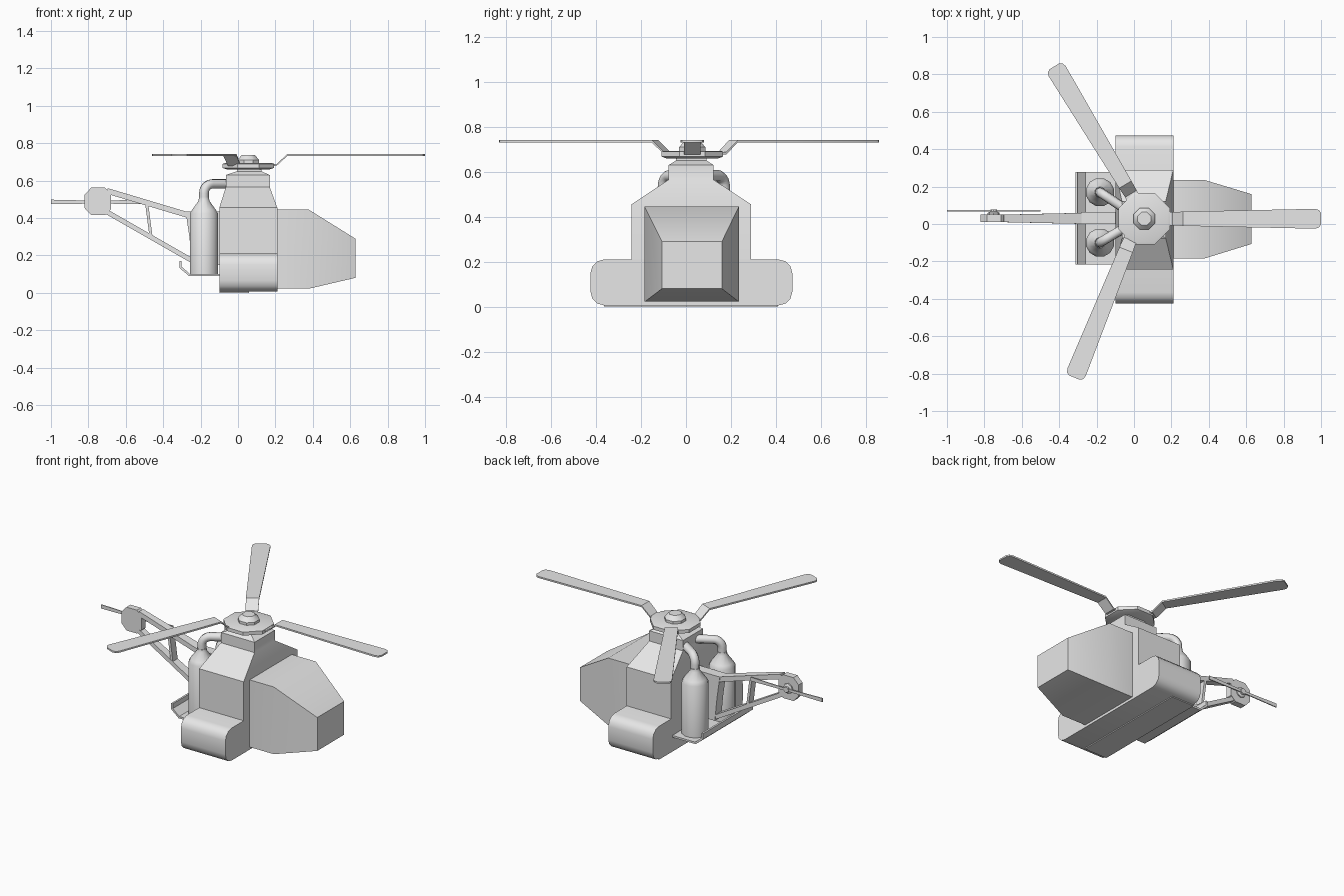
import bpy, bmesh, math
from mathutils import Vector

cube = bpy.data.objects.get("Cube")
if cube:
    bpy.data.objects.remove(cube, do_unlink=True)

GREY = (0.8, 0.8, 0.8, 1.0)
mat = bpy.data.materials.new("light grey")
mat.use_nodes = True
mat.diffuse_color = GREY
mat.node_tree.nodes["Principled BSDF"].inputs["Base Color"].default_value = GREY

CY = 0.03                      # centre line of the craft
HUB = Vector((0.055, 0.028))   # main rotor axis


def finish(obj, angle=35):
    bpy.ops.object.select_all(action='DESELECT')
    obj.select_set(True)
    bpy.context.view_layer.objects.active = obj
    bpy.ops.object.shade_smooth_by_angle(angle=math.radians(angle))
    return obj


def loft(name, rings, angle=35):
    """Skin a list of equal-length rings and cap both ends."""
    bm = bmesh.new()
    vs = [[bm.verts.new(p) for p in ring] for ring in rings]
    n = len(vs[0])
    for a, b in zip(vs, vs[1:]):
        for i in range(n):
            j = (i + 1) % n
            bm.faces.new((a[i], a[j], b[j], b[i]))
    bm.faces.new(vs[0][::-1])
    bm.faces.new(vs[-1])
    bmesh.ops.recalc_face_normals(bm, faces=bm.faces)
    me = bpy.data.meshes.new(name)
    bm.to_mesh(me)
    bm.free()
    me.materials.append(mat)
    obj = bpy.data.objects.new(name, me)
    bpy.context.collection.objects.link(obj)
    return finish(obj, angle)


def rect_z(z, x0, x1, y0, y1):
    return [(x0, y0, z), (x1, y0, z), (x1, y1, z), (x0, y1, z)]


def rect_x(x, y0, y1, z0, z1):
    return [(x, y0, z0), (x, y1, z0), (x, y1, z1), (x, y0, z1)]


def slab_y(name, pts, y0, y1):
    """Extrude an xz outline between two y values."""
    return loft(name, [[(x, y, z) for x, z in pts] for y in (y0, y1)])


def turned(name, cx, cy, profile, sides):
    """Lathe (radius, z) pairs about a vertical axis."""
    return loft(name, [[(cx + r * math.cos((i + 0.5) * math.tau / sides),
                         cy + r * math.sin((i + 0.5) * math.tau / sides), z)
                        for i in range(sides)] for r, z in profile])


def bar(name, a, b, thick, w0, w1):
    """Square truss bar in the xz plane, tapering in width from a to b."""
    a, b = Vector(a), Vector(b)
    d = (b - a).normalized()
    n = Vector((-d.y, d.x)) * thick / 2
    rings = []
    for p, w in ((a, w0), (b, w1)):
        lo, hi = p - n, p + n
        rings.append([(lo.x, CY - w, lo.y), (hi.x, CY - w, hi.y),
                      (hi.x, CY + w, hi.y), (lo.x, CY + w, lo.y)])
    return loft(name, rings)


# --- Fuselage: rounded side pods, tall hull with stepped neck ---
y0, y1, z0, z1, r = -0.425, 0.473, 0.006, 0.21, 0.06
pod = []
for cy, cz, start in ((y1 - r, z0 + r, 270), (y1 - r, z1 - r, 0),
                      (y0 + r, z1 - r, 90), (y0 + r, z0 + r, 180)):
    for k in range(4):
        t = math.radians(start + 30 * k)
        pod.append((cy + r * math.cos(t), cz + r * math.sin(t)))
loft("side_pods", [[(x, y, z) for y, z in pod] for x in (-0.10, 0.21)])
loft("belly_plate", [rect_z(z, -0.10, 0.06, -0.365, 0.41) for z in (0.0, 0.008)])
loft("hull", [rect_z(0.02, -0.10, 0.21, -0.243, 0.29),
              rect_z(0.455, -0.10, 0.21, -0.243, 0.29),
              rect_z(0.565, -0.065, 0.17, -0.078, 0.123),
              rect_z(0.63, -0.065, 0.17, -0.078, 0.123),
              rect_z(0.65, -0.005, 0.125, -0.045, 0.092),
              rect_z(0.67, -0.005, 0.125, -0.045, 0.092)], 25)

# --- Nose cabin ---
loft("nose", [rect_x(0.20, -0.184, 0.235, 0.022, 0.445),
              rect_x(0.378, -0.184, 0.235, 0.022, 0.445),
              rect_x(0.627, -0.107, 0.16, 0.08, 0.29)])

# --- Rear tray with upturned lip ---
slab_y("rear_tray", [(-0.09, 0.09), (-0.262, 0.09), (-0.314, 0.134), (-0.314, 0.17),
                     (-0.302, 0.17), (-0.302, 0.14), (-0.258, 0.102), (-0.09, 0.102)],
       -0.217, 0.278)

# --- Tanks with exhaust pipes bending into the neck ---
for side, s in (("left", 1), ("right", -1)):
    ty = CY + 0.005 + s * 0.135
    turned(side + "_tank", -0.182, ty,
           [(0.077, 0.098), (0.077, 0.425), (0.065, 0.445), (0.03, 0.492), (0.028, 0.51)], 12)
    end = Vector((-0.04, CY + s * 0.045, 0.582))
    top = Vector((-0.182, ty, 0.582))
    out = (end - top).normalized()
    path = [Vector((-0.182, ty, 0.48))]
    for k in range(6):
        t = math.radians(18 * k)
        path.append(top + out * 0.05 * (1 - math.cos(t)) - Vector((0, 0, 0.05 * (1 - math.sin(t)))))
    path.append(end)
    cu = bpy.data.curves.new(side + "_pipe", 'CURVE')
    cu.dimensions = '3D'
    cu.bevel_depth = 0.026
    cu.bevel_resolution = 2
    sp = cu.splines.new('POLY')
    sp.points.add(len(path) - 1)
    for p, co in zip(sp.points, path):
        p.co = (*co, 1)
    cu.materials.append(mat)
    pipe = bpy.data.objects.new(side + "_pipe", cu)
    bpy.context.collection.objects.link(pipe)
    bpy.ops.object.select_all(action='DESELECT')
    pipe.select_set(True)
    bpy.context.view_layer.objects.active = pipe
    bpy.ops.object.convert(target='MESH')
    finish(bpy.context.view_layer.objects.active, 50)

# --- Tail truss ---
slab_y("tail_root", [(-0.28, 0.435), (-0.09, 0.435), (-0.09, 0.15), (-0.245, 0.15), (-0.26, 0.30)],
       CY - 0.03, CY + 0.033)
bar("tail_upper_beam", (-0.255, 0.412), (-0.70, 0.545), 0.03, 0.03, 0.02)
bar("tail_lower_beam", (-0.245, 0.172), (-0.70, 0.432), 0.026, 0.03, 0.02)
bar("tail_strut", (-0.465, 0.30), (-0.488, 0.475), 0.016, 0.024, 0.024)

# --- Tail rotor: chamfered gearbox, axle and two blades ---
slab_y("tail_gearbox", [(-0.82, 0.453), (-0.785, 0.415), (-0.712, 0.415), (-0.68, 0.445),
                        (-0.68, 0.53), (-0.712, 0.562), (-0.785, 0.562), (-0.82, 0.525)],
       0.012, 0.052)
axle = [(math.cos(i * math.tau / 8), math.sin(i * math.tau / 8)) for i in range(8)]
loft("tail_axle", [[(-0.75 + r * c, y, 0.486 + r * s) for c, s in axle]
                   for y, r in ((0.045, 0.032), (0.06, 0.032), (0.066, 0.018), (0.078, 0.018))])
slab_y("tail_blades", [(-1.0, 0.474), (-0.78, 0.477), (-0.72, 0.477), (-0.50, 0.474),
                       (-0.50, 0.498), (-0.72, 0.493), (-0.78, 0.493), (-1.0, 0.498)],
       0.068, 0.074)

# --- Main rotor hub ---
turned("rotor_plate", HUB.x, HUB.y, [(0.125, 0.66), (0.148, 0.668), (0.148, 0.69), (0.135, 0.694)], 8)
turned("rotor_cap", HUB.x, HUB.y, [(0.063, 0.69), (0.063, 0.71), (0.038, 0.737)], 8)

# --- Main blades: cranked root, long flat blade with clipped tip ---
STATIONS = [(-0.10, 0.678, 0.034), (-0.03, 0.678, 0.036), (0.028, 0.731, 0.038),
            (0.30, 0.731, 0.044), (0.735, 0.731, 0.053), (0.755, 0.731, 0.046), (0.765, 0.731, 0.03)]
for num, (ax, ay, deg) in enumerate([(0.235, 0.028, 0), (-0.032, 0.187, 121), (-0.032, -0.112, 248)], 1):
    u = Vector((math.cos(math.radians(deg)), math.sin(math.radians(deg))))
    v = Vector((-u.y, u.x))
    rings = []
    for d, z, w in STATIONS:
        a = Vector((ax, ay)) + u * d - v * w
        b = Vector((ax, ay)) + u * d + v * w
        rings.append([(a.x, a.y, z), (b.x, b.y, z), (b.x, b.y, z + 0.01), (a.x, a.y, z + 0.01)])
    loft("main_blade_%d" % num, rings)
